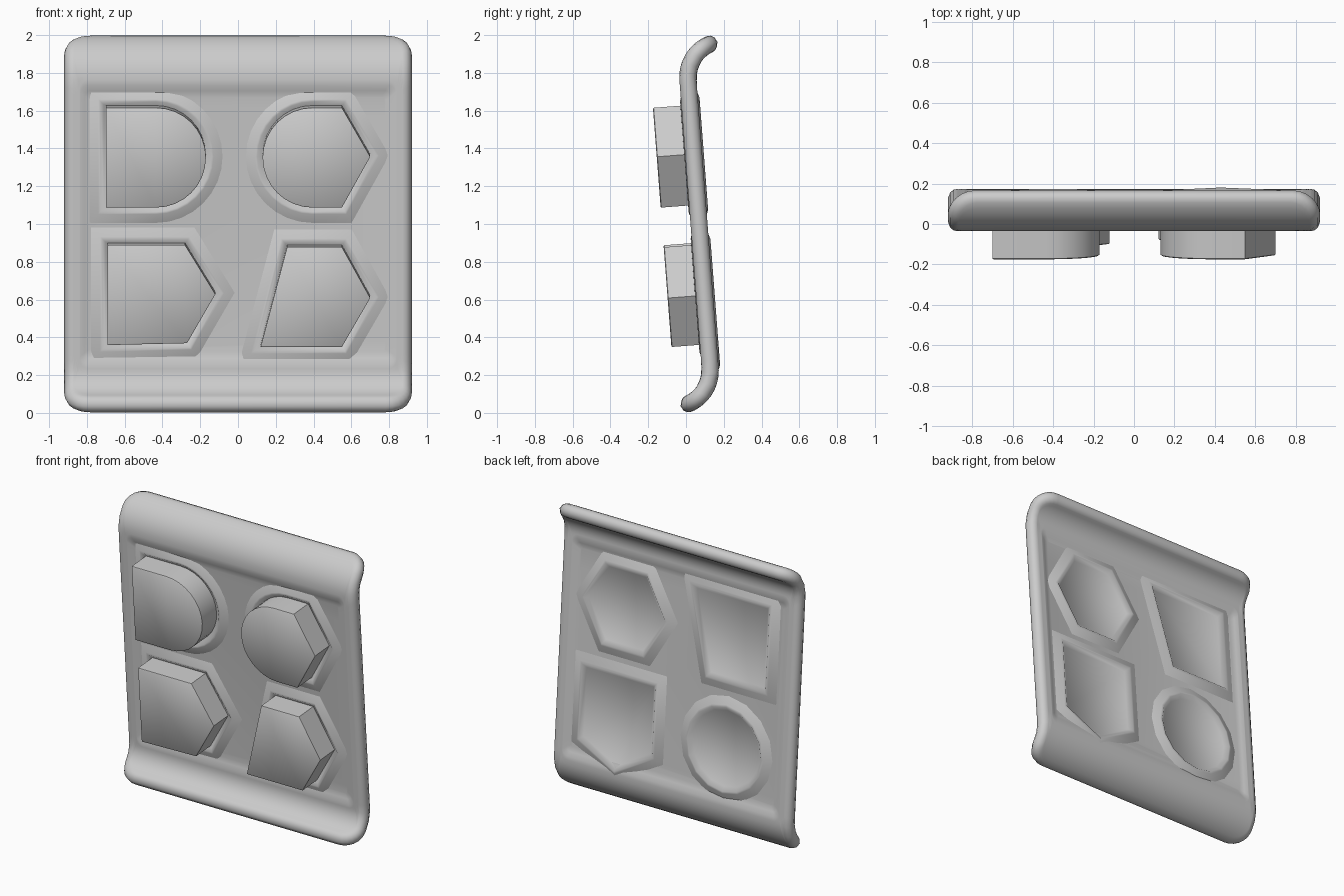
import bpy, bmesh
from math import sin, cos, pi, radians
from mathutils import Vector

if "Cube" in bpy.data.objects:
    bpy.data.objects.remove(bpy.data.objects["Cube"])

TILT, V0, BEND = 0.077, 0.765, 0.19     # panel slope, half straight length, lip radius
L = V0 + 0.28                           # half length along the S-shaped centre line


def place(x, v, t):
    """Map across / along / out-of-front coordinates onto the S-shaped panel."""
    s, d = (1 if v >= 0 else -1), abs(v)
    straight = min(d, V0)
    ang = -TILT + max(0, d - V0) / BEND
    y = straight * sin(-TILT) + BEND * (cos(TILT) - cos(ang))
    z = straight * cos(TILT) + BEND * (sin(ang) + sin(TILT))
    return Vector((x, 0.069 + s * y - t * cos(ang), 1 + s * z + t * sin(ang)))


def loft(name, rings, deg):
    """Closed smooth-shaded solid through rings of equal point count."""
    bm = bmesh.new()
    loops = [[bm.verts.new(place(*p)) for p in ring] for ring in rings]
    for a, b in zip(loops, loops[1:]):
        for i in range(len(a)):
            j = (i + 1) % len(a)
            bm.faces.new((a[i], a[j], b[j], b[i]))
    bm.faces.new(loops[0][::-1])
    bm.faces.new(loops[-1])
    bmesh.ops.recalc_face_normals(bm, faces=bm.faces)
    mesh = bpy.data.meshes.new(name)
    bm.to_mesh(mesh)
    bm.free()
    ob = bpy.data.objects.new(name, mesh)
    bpy.context.collection.objects.link(ob)
    bpy.ops.object.select_all(action='DESELECT')
    ob.select_set(True)
    bpy.context.view_layer.objects.active = ob
    bpy.ops.object.shade_smooth_by_angle(angle=radians(deg))


def rounded_rect(hx, hv, r, t, n=6, side=30):
    pts = []
    for k, (sx, sv) in enumerate(((1, 1), (-1, 1), (-1, -1), (1, -1))):
        for i in range(n + 1):
            a = (k + i / n) * pi / 2
            pts.append((sx * (hx - r) + r * cos(a), sv * (hv - r) + r * sin(a), t))
        if k in (1, 3):
            h = hv - r
            # go down the left side, up the right side
            for i in range(1, side):
                v = h * (1 - 2 * i / side)
                pts.append((sx * hx, v if k == 1 else -v, t))
    return pts


def arc(cx, cz, r, a0, a1, n):
    return [(cx + r * cos(radians(a0 + (a1 - a0) * i / n)),
             cz + r * sin(radians(a0 + (a1 - a0) * i / n))) for i in range(n + 1)]


def grow(poly, d):
    """Offset a counter-clockwise convex outline outward."""
    out, n = [], len(poly)
    for i in range(n):
        a, b, c = (Vector(poly[(i + k) % n]) for k in (-1, 0, 1))
        e, f = (b - a).normalized(), (c - b).normalized()
        n1, n2 = Vector((e.y, -e.x)), Vector((f.y, -f.x))
        out.append(b + (n1 + n2) * d / (1 + n1.dot(n2)))
    return out


def layers(poly, steps, shift=0.0):
    return [[(p[0], p[1] - 1 + shift, t) for p in grow(poly, d)] for d, t in steps]


# panel with rolled edge, curled lips and a shallow recess on both sides
half = [(0.78, 0.68, 0.02, 0.027), (0.81, 0.71, 0.03, 0.034)]
for i in range(11):
    f = i / 10
    half.append((0.835 + 0.04 * f, 0.74 + (L - 0.785) * f, 0.04 + 0.06 * f, 0.045))
half += [(0.892, L - 0.027, 0.113, 0.041), (0.909, L - 0.011, 0.126, 0.028)]
rings = half + [(0.92, L, 0.135, 0.0)] + [(a, b, r, -t) for a, b, r, t in reversed(half)]
loft("panel", [rounded_rect(*r) for r in rings], 60)

# raised blocks on the front, each in a low flange with a soft skirt
front_shapes = {
    "upper_left": [(-0.70, 1.09)] + arc(-0.435, 1.355, 0.265, -90, 90, 16) + [(-0.70, 1.62)],
    "upper_right": [(0.55, 1.09), (0.70, 1.36), (0.55, 1.62)]
    + arc(0.395, 1.355, 0.265, 90, 270, 16),
    "lower_left": [(-0.69, 0.36), (-0.27, 0.37), (-0.12, 0.63), (-0.28, 0.89), (-0.69, 0.89)],
    "lower_right": [(0.12, 0.35), (0.55, 0.35), (0.70, 0.61), (0.55, 0.88), (0.26, 0.88)],
}
for name, poly in front_shapes.items():
    loft("block_" + name,
         layers(poly, [(0, 0.01), (0, 0.192), (-0.005, 0.196)], 0.012), 50)
    loft("front_flange_" + name,
         layers(poly, [(0.09, 0.015), (0.09, 0.026), (0.04, 0.048), (0.028, 0.05),
                       (0.01, 0.034)], 0.006), 60)

# shallow pockets on the back: hexagon, trapezoid, house shape and circle
back_shapes = {
    "hexagon": arc(0.41, 1.36, 0.30, 0, 300, 5),
    "trapezoid": [(-0.68, 1.09), (-0.25, 1.09), (-0.11, 1.65), (-0.68, 1.65)],
    "house": [(0.16, 0.43), (0.43, 0.27), (0.70, 0.41), (0.70, 0.90), (0.16, 0.90)],
    "circle": arc(-0.40, 0.62, 0.27, 0, 337.5, 15),
}
for name, poly in back_shapes.items():
    loft("back_pocket_" + name,
         layers(poly, [(0.085, -0.015), (0.085, -0.026), (0.03, -0.05), (0.015, -0.054),
                       (-0.012, -0.031)]), 60)
